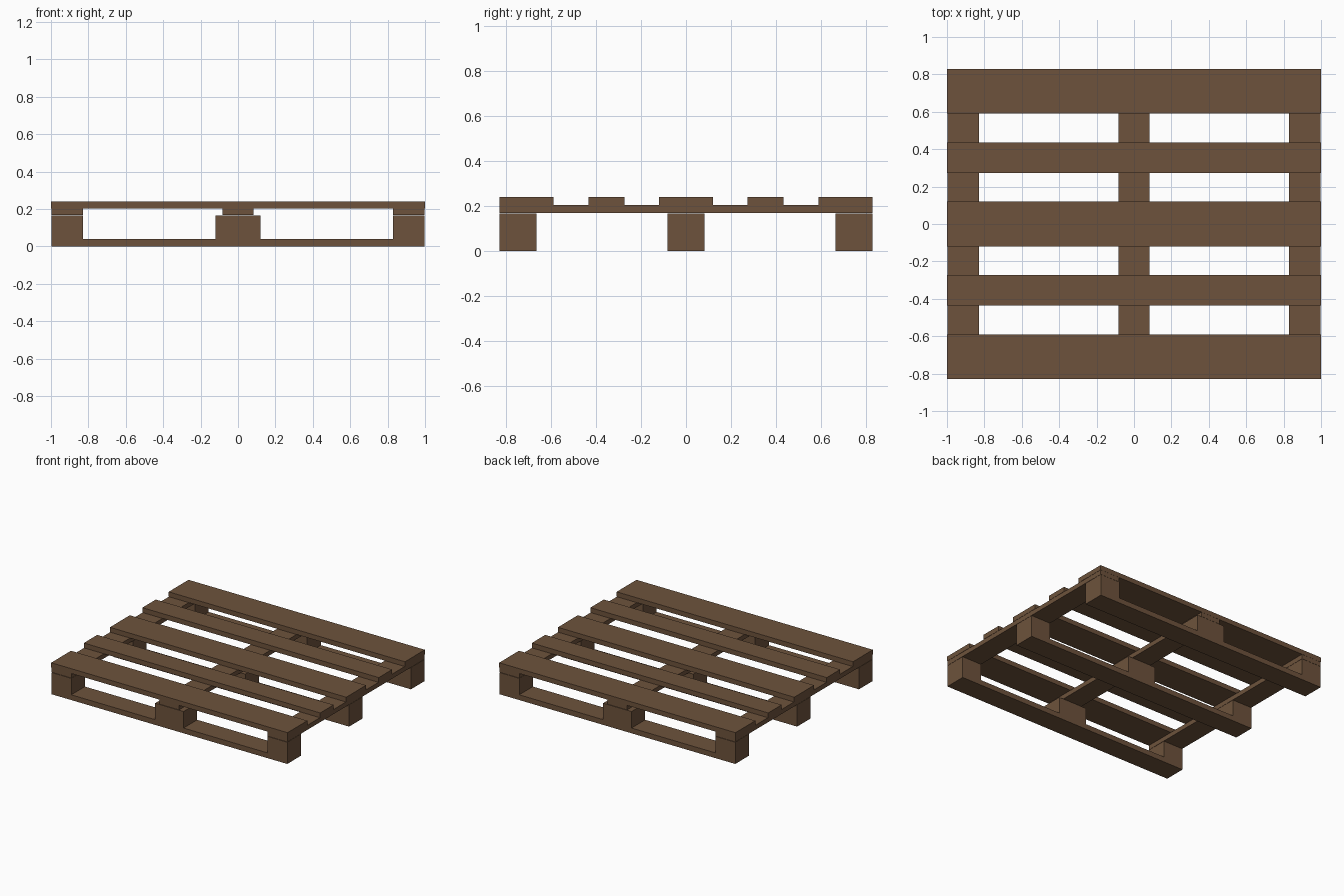
import bpy

if "Cube" in bpy.data.objects:
    bpy.data.objects.remove(bpy.data.objects["Cube"])

wood = bpy.data.materials.new("brown_wood")
wood.diffuse_color = (0.155, 0.086, 0.045, 1)
wood.use_nodes = True
wood.node_tree.nodes["Principled BSDF"].inputs["Base Color"].default_value = wood.diffuse_color


def box(name, x0, x1, y0, y1, z0, z1):
    """Axis-aligned box between the given limits."""
    bpy.ops.mesh.primitive_cube_add(
        size=1, location=((x0 + x1) / 2, (y0 + y1) / 2, (z0 + z1) / 2))
    ob = bpy.context.object
    ob.name = name
    ob.scale = (x1 - x0, y1 - y0, z1 - z0)
    bpy.ops.object.transform_apply(location=False, rotation=False, scale=True)
    ob.data.materials.append(wood)
    return ob


# Top deck boards: wide at the ends and middle, narrow between
for y0, y1 in ((-0.83, -0.59), (-0.435, -0.273), (-0.12, 0.12),
               (0.273, 0.435), (0.59, 0.83)):
    box("deck_board", -1, 1, y0, y1, 0.203, 0.24)

# Cross boards running front to back under the deck
for x0, x1 in ((-0.998, -0.83), (-0.082, 0.082), (0.83, 0.998)):
    box("cross_board", x0, x1, -0.829, 0.829, 0.168, 0.203)

# Bottom runners with three spacer blocks each
for y0, y1 in ((-0.83, -0.665), (-0.082, 0.082), (0.665, 0.83)):
    box("bottom_runner", -0.998, 0.998, y0, y1, 0, 0.04)
    for x0, x1 in ((-0.998, -0.83), (-0.12, 0.12), (0.83, 0.998)):
        box("spacer_block", x0, x1, y0, y1, 0.04, 0.166)
